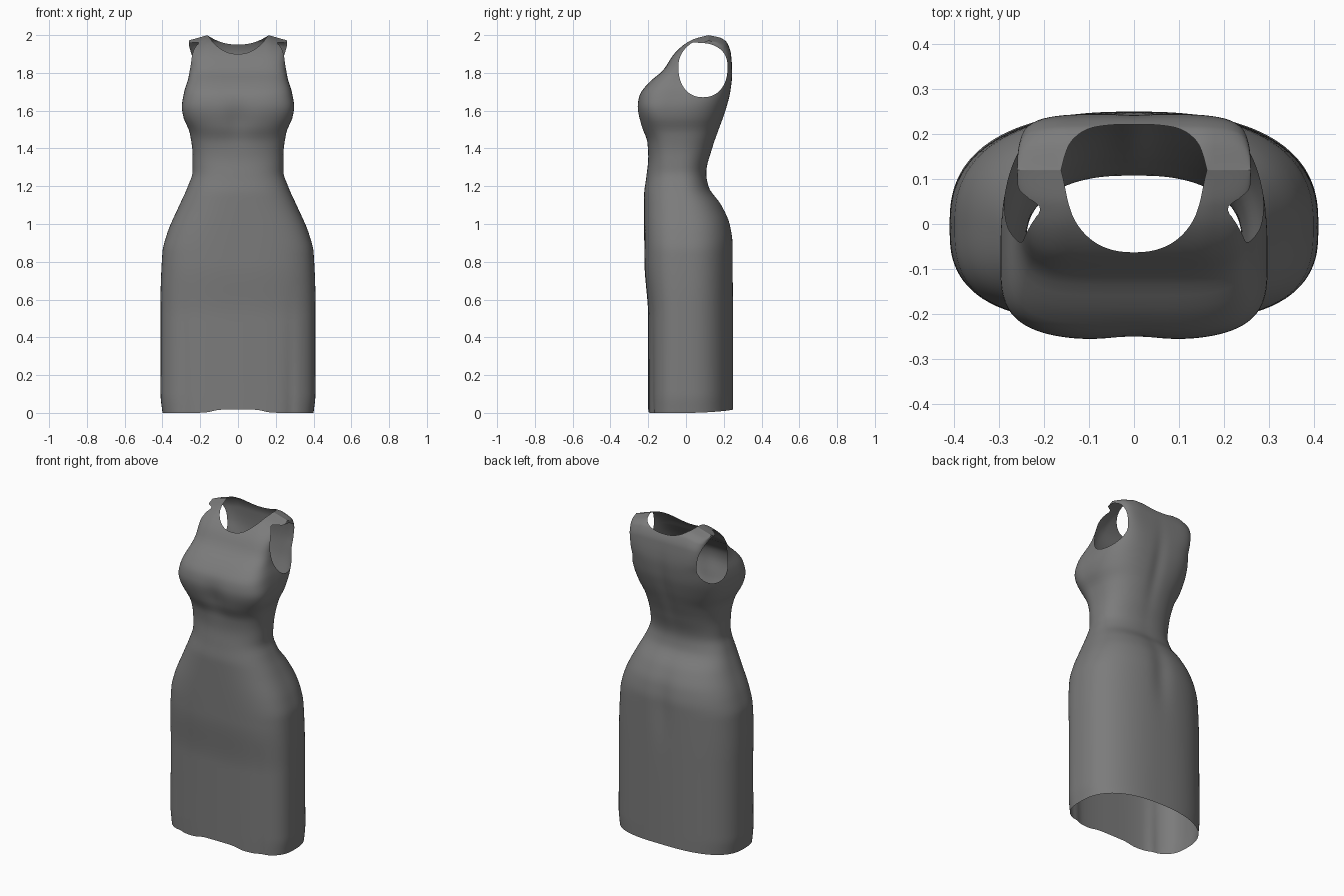
import bpy
import bmesh
import math

cube = bpy.data.objects.get("Cube")
if cube:
    bpy.data.objects.remove(cube, do_unlink=True)


def curve(points):
    """Return a smooth function of height that never overshoots its points."""
    heights = [p[0] for p in points]
    values = [p[1] for p in points]
    last = len(points) - 1
    slopes = [(values[i + 1] - values[i]) / (heights[i + 1] - heights[i]) for i in range(last)]
    tangents = [slopes[0]]
    for before, after in zip(slopes, slopes[1:]):
        same_way = before * after > 0
        tangents.append(2 * before * after / (before + after) if same_way else 0)
    tangents.append(slopes[-1])

    def evaluate(height):
        height = min(max(height, heights[0]), heights[-1])
        i = 0
        while i < last - 1 and height > heights[i + 1]:
            i += 1
        span = heights[i + 1] - heights[i]
        t = (height - heights[i]) / span
        blend = t * t * (3 - 2 * t)
        lead = t * (1 - t) ** 2 * span * tangents[i]
        trail = t * t * (t - 1) * span * tangents[i + 1]
        return values[i] + (values[i + 1] - values[i]) * blend + lead + trail

    return evaluate


def bell(value, middle, spread):
    return math.exp(-((value - middle) / spread) ** 2)


# Body outlines by height
half_width = curve([(0, .4), (.1, .41), (.6, .41), (.85, .4), (.95, .375), (1.1, .31),
                    (1.2, .265), (1.28, .24), (1.36, .24), (1.48, .255), (1.57, .29),
                    (1.62, .297), (1.7, .285), (1.78, .262), (1.86, .256), (2, .26)])
front = curve([(0, -.2), (.5, -.2), (.8, -.22), (1.15, -.222), (1.25, -.21), (1.35, -.2),
               (1.43, -.207), (1.52, -.24), (1.62, -.258), (1.68, -.247), (1.75, -.195),
               (1.81, -.125), (1.9, -.063), (1.95, -.01), (1.98, .045), (2, .12)])
back = curve([(0, .25), (.9, .25), (1, .235), (1.1, .19), (1.2, .12), (1.27, .108),
              (1.4, .14), (1.5, .175), (1.6, .21), (1.7, .235), (1.8, .245), (1.9, .238),
              (1.96, .217), (1.985, .185), (2, .12)])
widest = curve([(0, 0), (.95, 0), (1.25, -.04), (1.45, -.06), (1.6, -.09),
                (1.7, -.03), (1.82, .08), (1.95, .1), (2, .12)])
front_squareness = curve([(0, 3.2), (.9, 3), (1.25, 2.5), (1.45, 2.6), (1.6, 3.2), (1.8, 5), (2, 6)])
back_squareness = curve([(0, 2.5), (.9, 2.4), (1.25, 2.4), (1.5, 2.7), (1.75, 4), (1.9, 6), (2, 6)])

SEGMENTS = 144
SHOULDER_RISE = 1.84
TOP = 2


def ring_point(angle, height):
    c, s = math.cos(angle), math.sin(angle)
    power = back_squareness(height) if s > 0 else front_squareness(height)
    radius = (abs(c) ** power + abs(s) ** power) ** (-1 / power)
    middle = widest(height)
    depth = back(height) - middle if s > 0 else middle - front(height)
    x = half_width(height) * radius * c
    y = middle + depth * radius * s
    z = height
    facing = abs(s) ** 2
    if s < 0:
        # Dip between the breasts and folds down the front of the skirt
        y += .014 * facing * bell(x, 0, .07) * bell(height, 1.55, .1)
        skirt = max(0, 1 - height / .7)
        y += .012 * facing * bell(abs(x), .28, .025) * skirt
    else:
        # Shallow seat cleft and spine
        y -= .012 * facing * bell(x, 0, .06) * bell(height, .9, .2)
        y -= .008 * facing * bell(x, 0, .04) * bell(height, 1.6, .2)
    # Raised hem at the centre and back
    lift = 1 if s > 0 else 1 / (1 + (x / .14) ** 8)
    z += .018 * lift * facing * max(0, 1 - height / .2)
    return x, y, z


def armhole(co):
    """Negative inside the arm openings."""
    if abs(co.x) < .19:
        return 1
    return (abs(co.y - .09) / .13) ** 2.2 + (abs(co.z - 1.828) / .157) ** 2.2 - 1


def neckline(co):
    """Negative above the scooped neck edge."""
    blend = min(max((co.y - .02) / .16, 0), 1)
    low = 1.9 + .05 * blend
    edge = low + (TOP - low) * (abs(co.x) / .162) ** 2.3
    return edge - co.z


def cut_opening(bm, field):
    """Split the cloth along the zero line of a field and remove the inside."""
    fresh = []
    for edge in list(bm.edges):
        a, b = edge.verts
        fa, fb = field(a.co), field(b.co)
        if fa * fb < 0:
            near, far = 0.0, 1.0
            for step in range(14):
                mid = (near + far) / 2
                if field(a.co.lerp(b.co, mid)) * fa > 0:
                    near = mid
                else:
                    far = mid
            fresh.append(bmesh.utils.edge_split(edge, a, near)[1])
    bmesh.ops.connect_verts(bm, verts=fresh)
    inside = [f for f in bm.faces if field(f.calc_center_median()) < 0]
    bmesh.ops.delete(bm, geom=inside, context='FACES')


# Loft the cloth from hem to shoulder ridge
levels = [SHOULDER_RISE * i / 92 for i in range(92)]
levels += [SHOULDER_RISE + (TOP - SHOULDER_RISE) * math.sin(math.pi / 2 * i / 32) for i in range(33)]
bm = bmesh.new()
rings = []
for height in levels:
    rings.append([bm.verts.new(ring_point(math.tau * k / SEGMENTS, height)) for k in range(SEGMENTS)])
for lower, upper in zip(rings, rings[1:]):
    for k in range(SEGMENTS):
        n = (k + 1) % SEGMENTS
        bm.faces.new((lower[k], lower[n], upper[n], upper[k]))
bmesh.ops.remove_doubles(bm, verts=bm.verts, dist=.0002)
bmesh.ops.triangulate(bm, faces=bm.faces)

# Arm and neck openings
cut_opening(bm, armhole)
cut_opening(bm, neckline)

# Slope the shoulders down towards the arms
for v in bm.verts:
    outward = max(0, (abs(v.co.x) - .16) / .1)
    v.co.z -= .028 * outward * min(max((v.co.z - 1.85) / .12, 0), 1)

loose = [v for v in bm.verts if not v.link_faces]
bmesh.ops.delete(bm, geom=loose, context='VERTS')
mesh = bpy.data.meshes.new("dress")
bm.to_mesh(mesh)
bm.free()
for polygon in mesh.polygons:
    polygon.use_smooth = True

# Cloth colour
grey = bpy.data.materials.new("grey cloth")
grey.use_nodes = True
colour = (.2, .2, .2, 1)
grey.diffuse_color = colour
grey.node_tree.nodes["Principled BSDF"].inputs["Base Color"].default_value = colour
mesh.materials.append(grey)

dress = bpy.data.objects.new("dress", mesh)
bpy.context.scene.collection.objects.link(dress)
